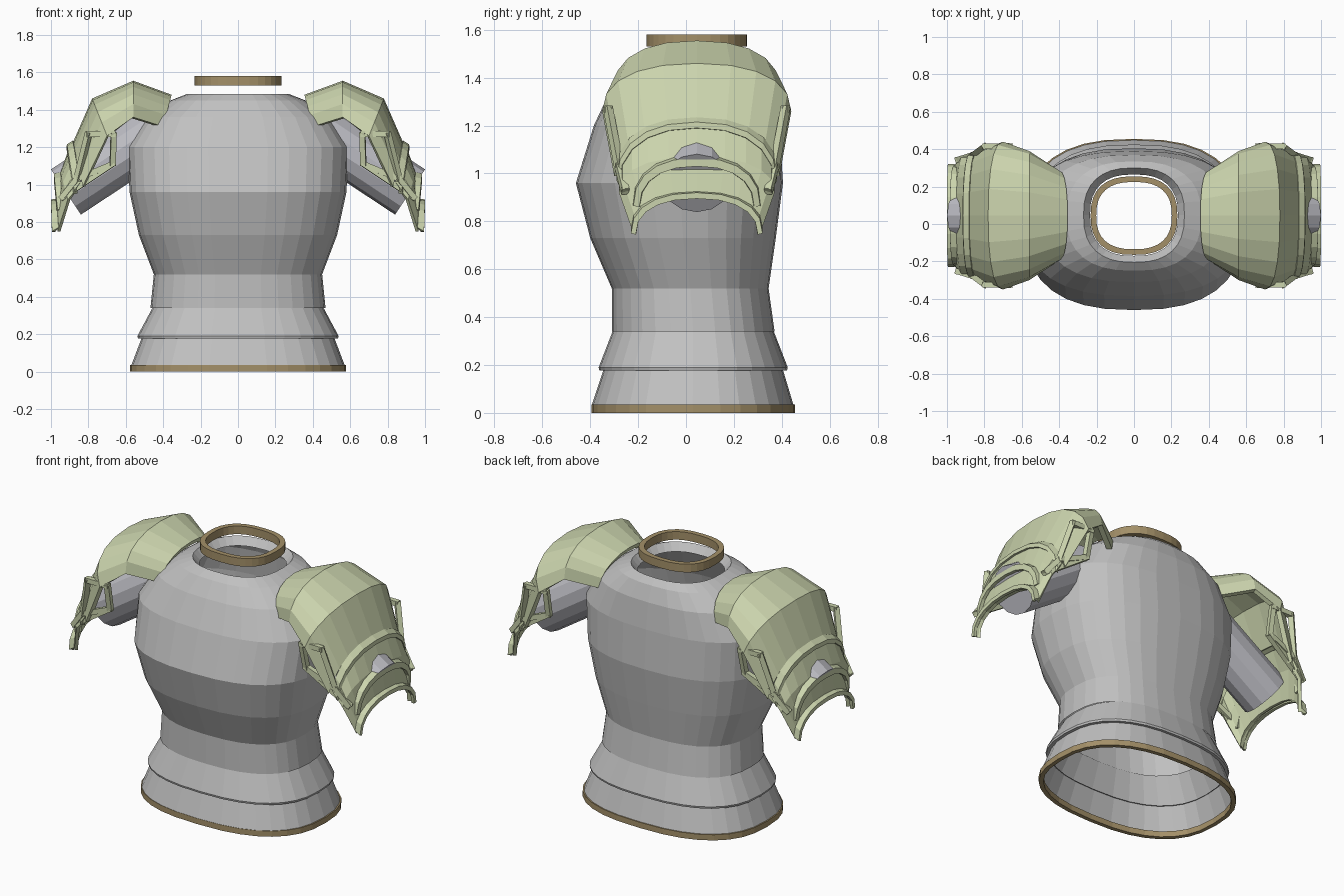
import bpy, bmesh, math
from mathutils import Vector

if "Cube" in bpy.data.objects:
    bpy.data.objects.remove(bpy.data.objects["Cube"])

CY = 0.045  # shoulder and neck centre line


def material(name, rgb):
    m = bpy.data.materials.new(name)
    m.diffuse_color = (*rgb, 1)
    m.use_nodes = True
    m.node_tree.nodes["Principled BSDF"].inputs["Base Color"].default_value = m.diffuse_color
    return m


GREY = material("grey cloth", (0.53, 0.53, 0.53))
ARM = material("cool grey", (0.50, 0.50, 0.54))
GREEN = material("pale green plate", (0.60, 0.66, 0.42))
TAN = material("tan trim", (0.37, 0.28, 0.14))


def add_object(name, bm, mat, thickness=0, mirror=False):
    bmesh.ops.recalc_face_normals(bm, faces=bm.faces)
    me = bpy.data.meshes.new(name)
    bm.to_mesh(me)
    bm.free()
    me.materials.append(mat)
    ob = bpy.data.objects.new(name, me)
    bpy.context.collection.objects.link(ob)
    if thickness:
        s = ob.modifiers.new("thickness", 'SOLIDIFY')
        s.thickness, s.offset = thickness, -1
    if mirror:
        ob.modifiers.new("other side", 'MIRROR')
    return ob


def bridge(bm, rows, closed):
    for a, b in zip(rows, rows[1:]):
        n = len(a)
        for i in range(n if closed else n - 1):
            j = (i + 1) % n
            bm.faces.new((a[i], a[j], b[j], b[i]))


def loft(name, rings, mat, power=2.5, seg=32, loop=False):
    """Stack rounded rings given as (z, half width, front y, back y)."""
    bm = bmesh.new()
    rows = []
    for z, rx, y0, y1 in rings:
        row = []
        for i in range(seg):
            a = 2 * math.pi * i / seg
            c, s = math.cos(a), math.sin(a)
            x = rx * math.copysign(abs(c) ** (2 / power), c)
            y = (y0 + y1) / 2 + (y1 - y0) / 2 * math.copysign(abs(s) ** (2 / power), s)
            row.append(bm.verts.new((x, y, z)))
        rows.append(row)
    if loop:
        rows.append(rows[0])
    bridge(bm, rows, True)
    return add_object(name, bm, mat)


def arch_shell(name, stations, thickness=0.02, seg=10, power=2.3):
    """Arched plate; station = crown x, crown z, foot x, foot z, half width."""
    bm = bmesh.new()
    rows = []
    for cx, cz, fx, fz, hw in stations:
        row = []
        for i in range(seg + 1):
            a = math.pi * i / seg
            c, s = math.cos(a), max(math.sin(a), 0)
            t = s ** (2 / power)
            y = CY - hw * math.copysign(abs(c) ** (2 / power), c)
            row.append(bm.verts.new((fx + (cx - fx) * t, y, fz + (cz - fz) * t)))
        rows.append(row)
    bridge(bm, rows, False)
    # make the outside face up and away from the body
    bmesh.ops.recalc_face_normals(bm, faces=bm.faces)
    bm.normal_update()
    if sum((f.normal.x + f.normal.z) * f.calc_area() for f in bm.faces) < 0:
        bmesh.ops.reverse_faces(bm, faces=bm.faces)
    me = bpy.data.meshes.new(name)
    bm.to_mesh(me)
    bm.free()
    me.materials.append(GREEN)
    ob = bpy.data.objects.new(name, me)
    bpy.context.collection.objects.link(ob)
    s = ob.modifiers.new("thickness", 'SOLIDIFY')
    s.thickness, s.offset = thickness, -1
    ob.modifiers.new("other side", 'MIRROR')
    return ob


def bars(name, pairs, size, mat):
    """Square bars between pairs of points."""
    bm = bmesh.new()
    for p, q in pairs:
        p, q = Vector(p), Vector(q)
        d = q - p
        r = bmesh.ops.create_cube(bm, size=1)["verts"]
        rot = d.to_track_quat('Z', 'Y')
        for v in r:
            v.co = (p + q) / 2 + rot @ Vector((v.co.x * size, v.co.y * size, v.co.z * (d.length + size * .6)))
    return add_object(name, bm, mat, mirror=True)


# torso shell, open at the waist and neck
loft("torso", [
    (0.34, 0.468, -0.31, 0.37), (0.52, 0.45, -0.31, 0.345), (0.73, 0.53, -0.40, 0.375),
    (0.96, 0.58, -0.46, 0.405), (1.20, 0.59, -0.385, 0.39), (1.36, 0.49, -0.31, 0.37),
    (1.45, 0.36, -0.25, 0.335), (1.485, 0.27, -0.205, 0.30), (1.44, 0.235, -0.17, 0.265)], GREY)

# two flared skirt tiers
loft("upper_skirt", [(0.345, 0.455, -0.305, 0.365), (0.19, 0.538, -0.365, 0.425),
                     (0.178, 0.535, -0.362, 0.422), (0.178, 0.51, -0.34, 0.40)], GREY)
loft("lower_skirt", [(0.18, 0.515, -0.345, 0.405), (0.03, 0.572, -0.395, 0.45)], GREY)


# hem and collar rings
def ring(name, z0, z1, rx, y0, y1, w):
    o, i = (rx, y0, y1), (rx - w, y0 + w, y1 - w)
    loft(name, [(z0, *o), (z1, *o), (z1, *i), (z0, *i)], TAN, 2.5, 32, True)


ring("hem_trim", 0.0, 0.035, 0.578, -0.395, 0.455, 0.025)
ring("collar_ring", 1.53, 1.58, 0.232, -0.165, 0.255, 0.03)

# upper arm stubs
bm = bmesh.new()
start, end = Vector((0.45, CY, 1.27)), Vector((0.92, CY, 0.96))
axis = end - start
bmesh.ops.create_cone(bm, cap_ends=True, segments=14, radius1=0.145, radius2=0.145, depth=axis.length)
rot = axis.to_track_quat('Z', 'Y')
for v in bm.verts:
    v.co = rot @ v.co + (start + end) / 2
add_object("arm", bm, ARM, mirror=True)

# shoulder plates, from the neck side outwards
arch_shell("shoulder_plate", [
    (0.355, 1.48, 0.40, 1.31, 0.24), (0.56, 1.555, 0.56, 1.36, 0.345),
    (0.78, 1.46, 0.70, 1.26, 0.395), (0.885, 1.22, 0.83, 0.99, 0.345)], 0.03)
arch_shell("shoulder_rim", [(0.883, 1.235, 0.845, 1.01, 0.335), (0.915, 1.215, 0.875, 0.97, 0.335),
                            (0.917, 1.19, 0.88, 0.95, 0.325)], 0.025)
arch_shell("elbow_plate", [(0.90, 1.20, 0.86, 0.98, 0.325), (0.95, 1.07, 0.91, 0.92, 0.325),
                           (0.975, 0.90, 0.965, 0.75, 0.265)], 0.02)
arch_shell("elbow_ridge", [(0.95, 1.075, 0.93, 0.87, 0.27), (0.985, 1.065, 0.965, 0.865, 0.265),
                           (0.985, 1.03, 0.97, 0.86, 0.24)], 0.02)
arch_shell("lower_lip", [(0.97, 0.925, 0.96, 0.77, 0.275), (1.0, 0.92, 0.995, 0.75, 0.275),
                         (1.0, 0.895, 0.995, 0.745, 0.255)], 0.02)

# open side frames under each shoulder plate, front and back
pairs = []
for s in (-1, 1):
    a, b, c, d, e = [(x, CY + s * w, z) for x, z, w in (
        (0.665, 1.27, 0.37), (0.80, 1.27, 0.37), (0.86, 1.03, 0.325),
        (0.67, 1.11, 0.335), (0.94, 0.93, 0.30))]
    pairs += [(a, b), (b, c), (c, d), (d, a), (c, e), (d, e)]
bars("side_frame", pairs, 0.03, GREEN)
